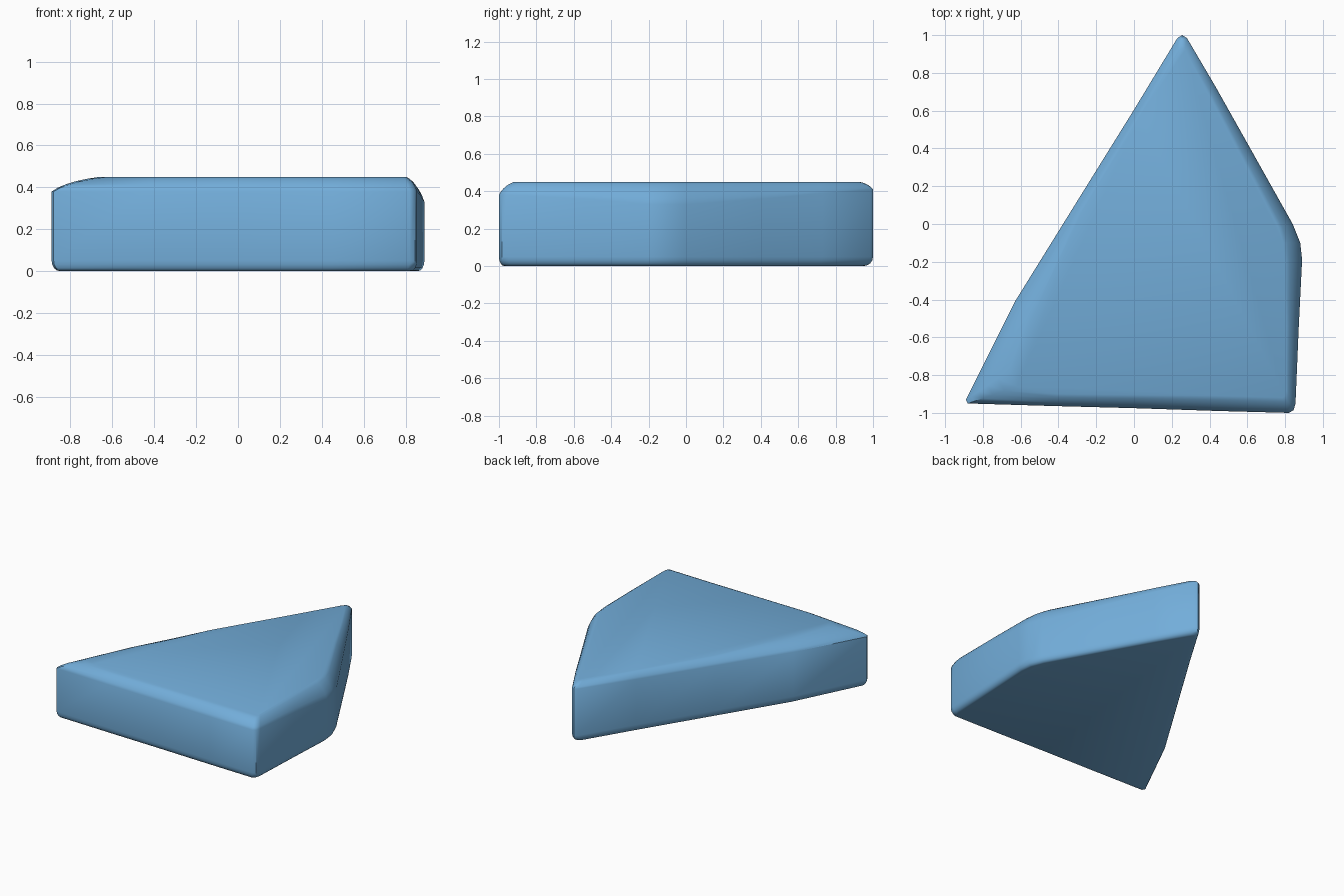
import bpy, bmesh, math

if "Cube" in bpy.data.objects:
    bpy.data.objects.remove(bpy.data.objects["Cube"])

# Outline, counter-clockwise: side x, side y, shoulder height, top-face x, top-face y
OUTLINE = [
    (-0.89, -0.93, 0.38, -0.66, -0.78),
    (-0.88, -0.95, 0.38, -0.62, -0.86),
    (-0.45, -0.963, 0.38, -0.40, -0.90),
    (0.00, -0.975, 0.38, 0.00, -0.905),
    (0.45, -0.99, 0.38, 0.45, -0.91),
    (0.82, -1.00, 0.38, 0.785, -0.92),
    (0.845, -0.985, 0.38, 0.80, -0.91),
    (0.855, -0.95, 0.38, 0.805, -0.88),
    (0.872, -0.55, 0.36, 0.805, -0.54),
    (0.89, -0.19, 0.33, 0.80, -0.20),
    (0.88, -0.10, 0.33, 0.79, -0.10),
    (0.84, 0.00, 0.33, 0.765, -0.02),
    (0.61, 0.41, 0.36, 0.55, 0.39),
    (0.43, 0.73, 0.39, 0.39, 0.70),
    (0.28, 0.985, 0.41, 0.27, 0.92),
    (0.255, 1.00, 0.41, 0.25, 0.93),
    (0.23, 0.985, 0.41, 0.235, 0.91),
    (0.00, 0.605, 0.40, 0.03, 0.57),
    (-0.32, 0.09, 0.395, -0.28, 0.06),
    (-0.63, -0.41, 0.39, -0.53, -0.47),
]
TOP = 0.45
STEPS = 5

bm = bmesh.new()


def ring(func):
    return [bm.verts.new(func(*p)) for p in OUTLINE]


def lower(t):
    """Rounded lower edge, t from 0 (underside) to 1 (side wall)."""
    a = t * math.pi / 2
    k = 0.96 + 0.04 * math.sin(a)
    z = 0.05 * (1 - math.cos(a))
    return lambda x, y, s, u, v: (0.1 + (x - 0.1) * k, -0.3 + (y + 0.3) * k, z)


def upper(t):
    """Rounded upper edge, t from 0 (side wall) to 1 (top face)."""
    a = t * math.pi / 2
    k, h = 1 - math.cos(a), math.sin(a)
    # blend a true round with a straight chamfer
    k, h = 0.5 * (k + t), 0.5 * (h + t)
    return lambda x, y, s, u, v: (x + (u - x) * k, y + (v - y) * k,
                                  s + (TOP - s) * h)


# Stack the rings from underside to top
rings = [ring(lower(i / 4)) for i in range(5)]
rings += [ring(upper(i / STEPS)) for i in range(STEPS + 1)]
n = len(OUTLINE)
for a, b in zip(rings, rings[1:]):
    for i in range(n):
        j = (i + 1) % n
        bm.faces.new((a[i], a[j], b[j], b[i]))
bm.faces.new(list(reversed(rings[0])))
bm.faces.new(rings[-1])
bmesh.ops.recalc_face_normals(bm, faces=bm.faces)

mesh = bpy.data.meshes.new("stone_slab")
bm.to_mesh(mesh)
bm.free()
slab = bpy.data.objects.new("stone_slab", mesh)
bpy.context.collection.objects.link(slab)

# Single blue colour
blue = bpy.data.materials.new("soft_blue")
blue.diffuse_color = (0.17, 0.42, 0.70, 1)
blue.use_nodes = True
blue.node_tree.nodes["Principled BSDF"].inputs["Base Color"].default_value = blue.diffuse_color
mesh.materials.append(blue)

# Smooth shading on the worn edges
bpy.context.view_layer.objects.active = slab
slab.select_set(True)
bpy.ops.object.shade_smooth_by_angle(angle=math.radians(40))
